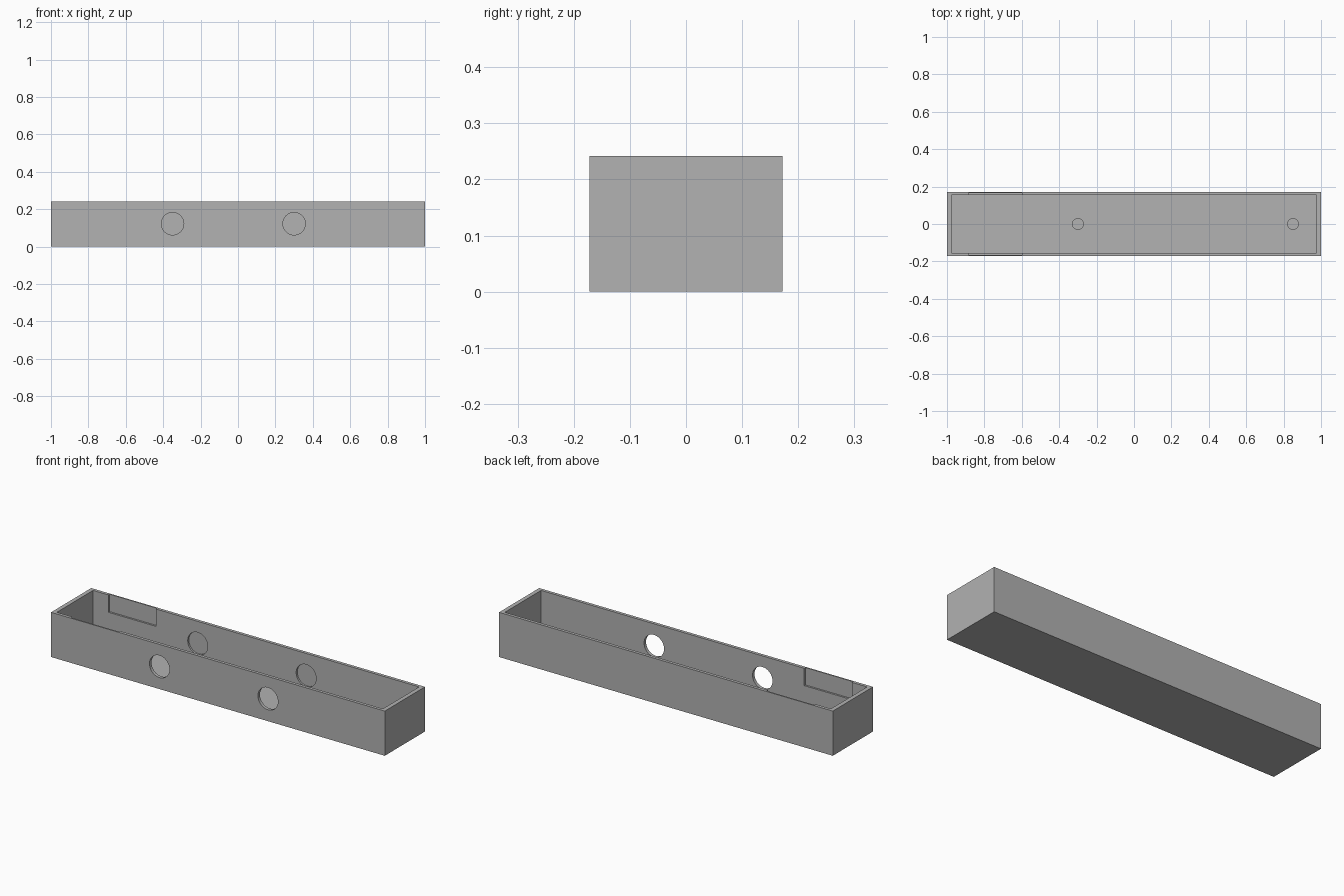
import bpy
from math import radians

default = bpy.data.objects.get("Cube")
if default:
    bpy.data.objects.remove(default, do_unlink=True)

L, W, H = 1.0, 0.172, 0.242           # half length, half width, height
IL, IW, FLOOR = 0.977, 0.155, 0.02    # inner half length, half width, floor top
RECESS = 0.01                         # depth of the blind recesses

grey = bpy.data.materials.new("plain grey")
grey.use_nodes = True
colour = (0.445, 0.445, 0.445, 1)
grey.diffuse_color = colour
grey.node_tree.nodes["Principled BSDF"].inputs["Base Color"].default_value = colour


def block(name, x0, x1, y0, y1, z0, z1):
    bpy.ops.mesh.primitive_cube_add(
        size=1, location=((x0 + x1) / 2, (y0 + y1) / 2, (z0 + z1) / 2))
    ob = bpy.context.object
    ob.name = name
    ob.scale = (x1 - x0, y1 - y0, z1 - z0)
    bpy.ops.object.transform_apply(location=True, rotation=True, scale=True)
    ob.data.materials.append(grey)
    return ob


def rod(name, radius, depth, location, tilt=0):
    bpy.ops.mesh.primitive_cylinder_add(
        vertices=48, radius=radius, depth=depth, location=location,
        rotation=(radians(tilt), 0, 0))
    ob = bpy.context.object
    ob.name = name
    ob.data.materials.append(grey)
    return ob


def cut(body, cutter):
    cutter.hide_render = True
    mod = body.modifiers.new("cut", "BOOLEAN")
    mod.operation = "DIFFERENCE"
    mod.solver = "EXACT"
    mod.object = cutter
    bpy.context.view_layer.objects.active = body
    bpy.ops.object.modifier_apply(modifier=mod.name)
    bpy.data.objects.remove(cutter, do_unlink=True)


# Open-topped tray
tray = block("tray", -L, L, -W, W, 0, H)
cut(tray, block("cavity_cutter", -IL, IL, -IW, IW, FLOOR, H + 0.1))

# Round holes through the front wall, ending as blind recesses in the back wall
front, back = -W - 0.05, IW + RECESS
for x in (-0.35, 0.30):
    cut(tray, rod("wall_hole_cutter", 0.06, back - front,
                  (x, (front + back) / 2, 0.122), 90))

# Shallow round recesses in the floor
for x in (-0.30, 0.85):
    cut(tray, rod("floor_recess_cutter", 0.029, 0.1,
                  (x, 0, FLOOR - RECESS + 0.05)))

# Shallow pockets, open at the rim, facing each other in the long walls
pocket = IW + RECESS
cut(tray, block("pocket_cutter", -0.885, -0.60, -pocket, pocket, 0.148, H + 0.1))

# Smooth the hole walls and keep the edges sharp
bpy.ops.object.select_all(action="DESELECT")
tray.select_set(True)
bpy.context.view_layer.objects.active = tray
bpy.ops.object.shade_smooth_by_angle(angle=radians(30))
